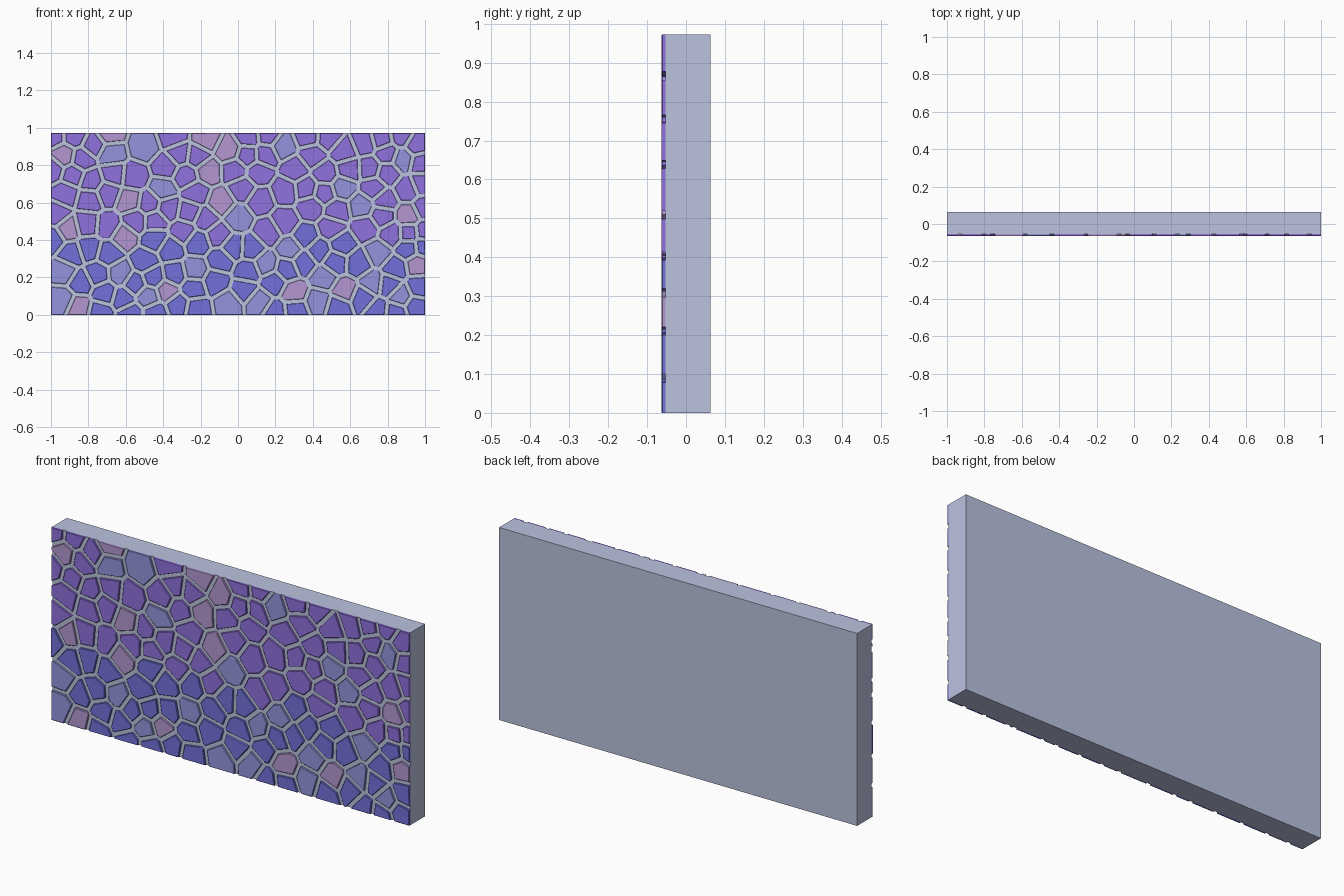
import bpy, bmesh, random
from mathutils import Vector

if "Cube" in bpy.data.objects:
    bpy.data.objects.remove(bpy.data.objects["Cube"])

random.seed(7)
W, H = 1.0, 0.972             # half width, height
BACK, BED, FACE = 0.063, -0.053, -0.063
GAP = 0.0105                  # half the mortar joint

def material(name, rgb):
    m = bpy.data.materials.new(name)
    m.diffuse_color = (*[(c / 255) ** 2.2 for c in rgb], 1)
    m.use_nodes = True
    m.node_tree.nodes["Principled BSDF"].inputs["Base Color"].default_value = m.diffuse_color
    return m

MATS = {
    "mortar": material("mortar", (186, 194, 222)),
    "violet": material("violet_stone", (142, 112, 220)),
    "blue": material("blue_stone", (112, 112, 218)),
    "pale": material("pale_stone", (146, 148, 220)),
    "mauve": material("mauve_stone", (178, 150, 208)),
}

# Stones with accent colours; the rest fill the space between them
PALE = [(-.68, .86), (-.5, .9), (-.4, .67), (0, .52), (.24, .9), (.56, .68), (.66, .58),
        (.15, .27), (.28, .35), (.46, .2), (.75, .33), (.88, .83), (-.93, .23), (-.94, .08),
        (-.63, .22), (-.48, .1), (-.23, .24), (-.05, .06), (.11, .07), (.43, .07),
        (.72, .17), (.87, .1)]
MAUVE = [(-.93, .85), (-.69, .97), (-.58, .61), (-.61, .42), (-.91, .46), (-.85, .04),
         (-.38, .13), (-.17, .94), (-.05, .88), (-.16, .77), (-.09, .6), (.3, .12),
         (.57, .13), (.91, .53), (.96, .27)]
sites = [(Vector(p), "pale") for p in PALE] + [(Vector(p), "mauve") for p in MAUVE]
for _ in range(6000):
    p = Vector((random.uniform(-W, W), random.uniform(0, H)))
    near = 0.095 if p.x < 0.75 else 0.08
    if all((p - q).length > near for q, _c in sites):
        sites.append((p, "blue" if p.y < 0.42 else "violet"))

def clip(poly, point, normal):
    """Keep the part of a convex polygon behind a line."""
    out = []
    for a, b in zip(poly, poly[1:] + poly[:1]):
        da, db = (a - point).dot(normal), (b - point).dot(normal)
        if da <= 0:
            out.append(a)
        if da * db < 0:
            out.append(a.lerp(b, da / (da - db)))
    return out

def cell(site):
    poly = [Vector(c) for c in ((-W, 0), (W, 0), (W, H), (-W, H))]
    for other, _c in sites:
        d = other - site
        if 0 < d.length < 0.5 and poly:
            n = d.normalized()
            poly = clip(poly, (site + other) / 2 - n * GAP, n)
    return poly

def add_stone(bm, poly):
    """Shallow raised stone with a slight chamfer around its face."""
    c = sum(poly, Vector((0, 0))) / len(poly)
    small = [p + (c - p).normalized() * 0.003 for p in poly]
    rings = [[bm.verts.new((p.x, y, p.y)) for p in ps]
             for ps, y in ((poly, BED + 0.001), (poly, FACE + 0.002), (small, FACE))]
    bm.faces.new(rings[0][::-1])
    bm.faces.new(rings[2])
    n = len(poly)
    for lo, hi in zip(rings, rings[1:]):
        for i in range(n):
            j = (i + 1) % n
            bm.faces.new((lo[i], lo[j], hi[j], hi[i]))

def finish(bm, name, mat):
    bmesh.ops.recalc_face_normals(bm, faces=bm.faces)
    me = bpy.data.meshes.new(name)
    bm.to_mesh(me)
    bm.free()
    me.materials.append(mat)
    bpy.context.collection.objects.link(bpy.data.objects.new(name, me))

# Wall slab, whose front shows as mortar
bm = bmesh.new()
bmesh.ops.create_cube(bm, size=1)
for v in bm.verts:
    v.co = (v.co.x * 2 * W, BACK if v.co.y > 0 else BED, (v.co.z + 0.5) * H)
finish(bm, "wall_slab", MATS["mortar"])

# Stone facing, one object per colour
for colour in ("violet", "blue", "pale", "mauve"):
    bm = bmesh.new()
    for site, c in sites:
        if c == colour:
            poly = cell(site)
            if len(poly) > 2:
                add_stone(bm, poly)
    finish(bm, colour + "_stones", MATS[colour])
